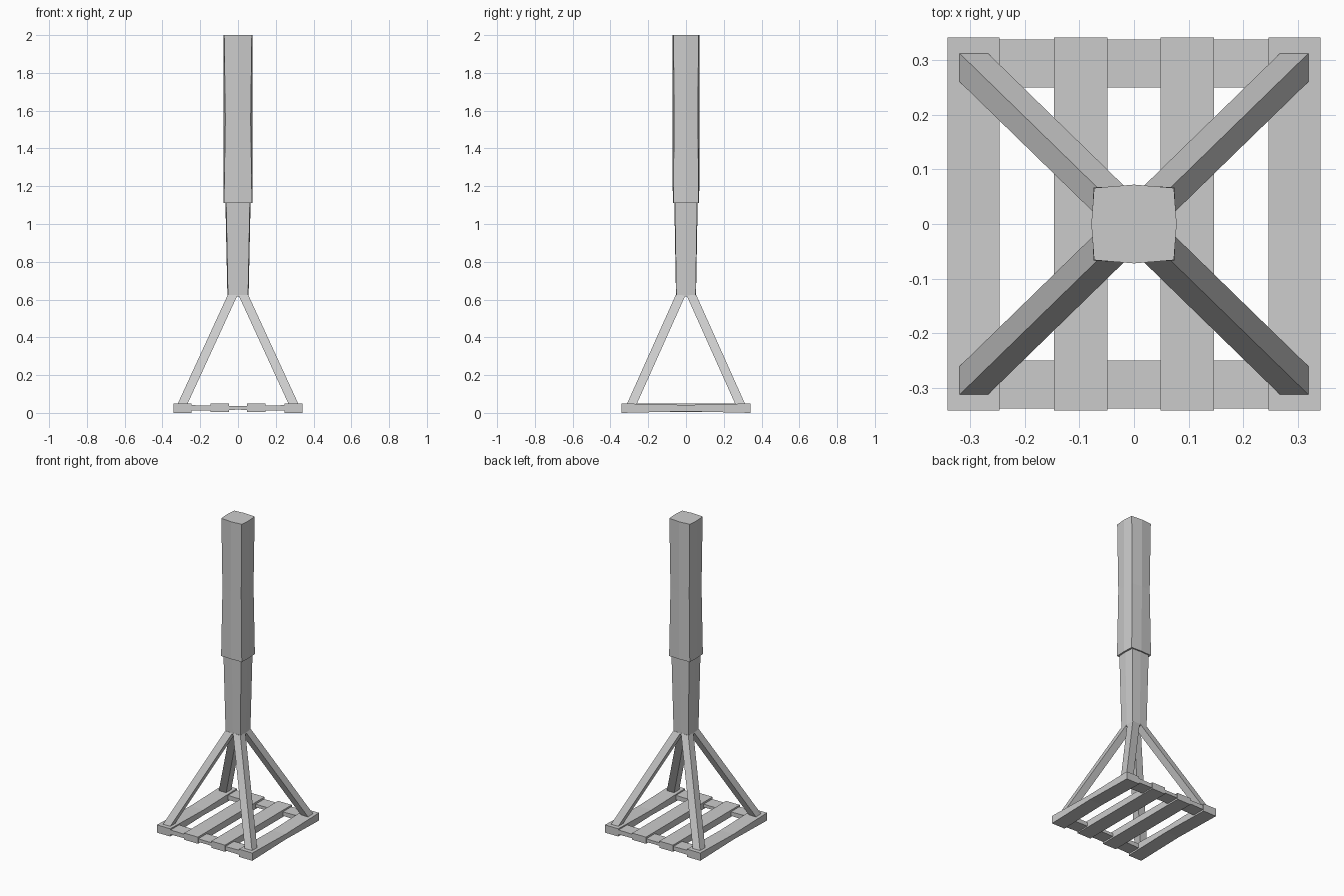
import bpy, bmesh

if "Cube" in bpy.data.objects:
    bpy.data.objects.remove(bpy.data.objects["Cube"])


def loft(name, rings):
    """Skin a closed, capped solid through matching rings of points."""
    bm = bmesh.new()
    loops = [[bm.verts.new(p) for p in ring] for ring in rings]
    n = len(loops[0])
    for a, b in zip(loops, loops[1:]):
        for i in range(n):
            j = (i + 1) % n
            bm.faces.new((a[i], a[j], b[j], b[i]))
    bm.faces.new(loops[0][::-1])
    bm.faces.new(loops[-1])
    bmesh.ops.recalc_face_normals(bm, faces=bm.faces)
    mesh = bpy.data.meshes.new(name)
    bm.to_mesh(mesh)
    bm.free()
    obj = bpy.data.objects.new(name, mesh)
    bpy.context.collection.objects.link(obj)
    return obj


def rect_xz(x0, x1, y, z0, z1):
    return [(x0, y, z0), (x1, y, z0), (x1, y, z1), (x0, y, z1)]


def rect_yz(x, y0, y1, z0, z1):
    return [(x, y0, z0), (x, y1, z0), (x, y1, z1), (x, y0, z1)]


def square(cx, cy, h, z):
    return [(cx - h, cy - h, z), (cx + h, cy - h, z),
            (cx + h, cy + h, z), (cx - h, cy + h, z)]


def bowed(cx, cy, mx, my, z):
    """Square section whose four sides bulge slightly at the middle."""
    return [(cx, cy, z), (0, my, z), (-cx, cy, z), (-mx, 0, z),
            (-cx, -cy, z), (0, -my, z), (cx, -cy, z), (mx, 0, z)]


for s in (-1, 1):
    # Outer planks, worn thinner in the middle
    x0, x1 = sorted((s * 0.246, s * 0.341))
    loft("outer_plank", [rect_xz(x0, x1, -0.341, 0.0, 0.05),
                         rect_xz(x0, x1, 0.0, 0.008, 0.042),
                         rect_xz(x0, x1, 0.341, 0.0, 0.05)])
    # Inner planks
    x0, x1 = sorted((s * 0.048, s * 0.146))
    loft("inner_plank", [rect_xz(x0, x1, -0.341, 0.006, 0.049),
                         rect_xz(x0, x1, 0.341, 0.006, 0.049)])
    # Cross rails joining the planks
    y0, y1 = sorted((s * 0.25, s * 0.337))
    loft("cross_rail", [rect_yz(-0.305, y0, y1, 0.01, 0.042),
                        rect_yz(0.0, y0, y1, 0.017, 0.036),
                        rect_yz(0.305, y0, y1, 0.01, 0.042)])
    # Slanted braces from the base corners to the post
    for t in (-1, 1):
        loft("brace", [square(s * 0.297, t * 0.29, 0.026, 0.04),
                       square(s * 0.028, t * 0.028, 0.026, 0.625)])

# Lower post, widening upward
loft("lower_post", [bowed(0.053, 0.051, 0.056, 0.053, 0.615),
                    bowed(0.063, 0.059, 0.067, 0.062, 1.13)])

# Thicker upper post, slightly waisted at the corners
loft("upper_post", [bowed(0.074, 0.067, 0.077, 0.070, 1.11),
                    bowed(0.067, 0.063, 0.077, 0.071, 1.55),
                    bowed(0.073, 0.066, 0.078, 0.072, 2.0)])
